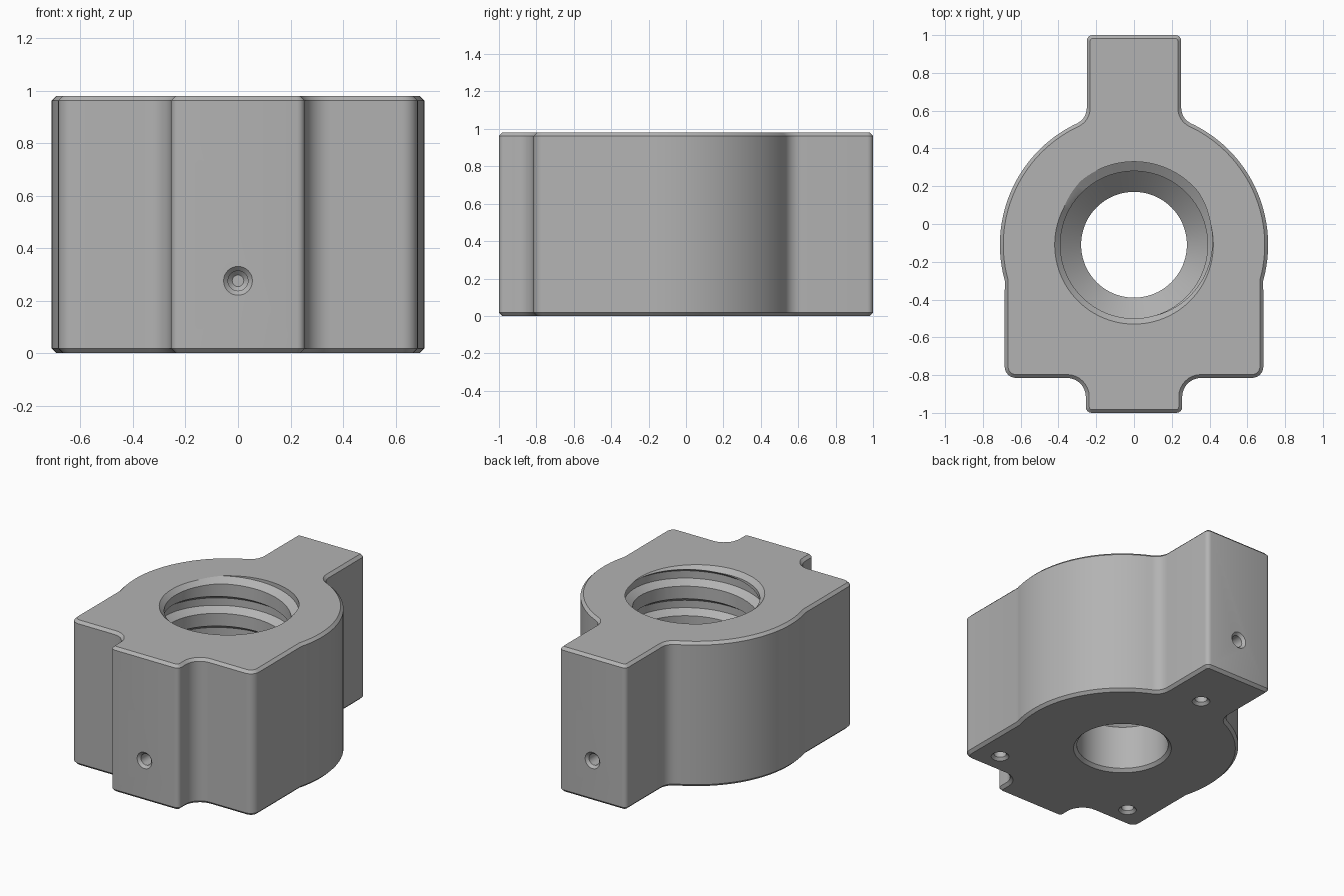
import bpy, bmesh, math
from mathutils import Matrix

cube = bpy.data.objects.get("Cube")
if cube:
    bpy.data.objects.remove(cube, do_unlink=True)

HEIGHT = 0.98
BORE_Y = -0.11

grey = bpy.data.materials.new("machined_grey")
grey.use_nodes = True
COLOUR = (0.45, 0.45, 0.45, 1)
grey.diffuse_color = COLOUR
grey.node_tree.nodes["Principled BSDF"].inputs["Base Color"].default_value = COLOUR


def make_object(name, bm):
    bmesh.ops.recalc_face_normals(bm, faces=bm.faces[:])
    mesh = bpy.data.meshes.new(name)
    bm.to_mesh(mesh)
    bm.free()
    mesh.materials.append(grey)
    obj = bpy.data.objects.new(name, mesh)
    bpy.context.collection.objects.link(obj)
    return obj


def arc(cx, cy, r, start, end, steps):
    angles = [math.radians(start + (end - start) * i / steps) for i in range(steps + 1)]
    return [(cx + r * math.cos(a), cy + r * math.sin(a)) for a in angles]


def lathe(name, profile, matrix, steps=32):
    """Closed turned solid; the profile gives radius and height."""
    bm = bmesh.new()
    rings = []
    for r, z in profile:
        ring = [bm.verts.new((x, y, z)) for x, y in arc(0, 0, r, 0, 360, steps)[:-1]]
        rings.append(ring)
    for low, high in zip(rings, rings[1:]):
        for i in range(steps):
            j = (i + 1) % steps
            bm.faces.new((low[i], low[j], high[j], high[i]))
    bm.faces.new(rings[0])
    bm.faces.new(rings[-1])
    bm.transform(matrix)
    return make_object(name, bm)


# Body outline: right half, then mirrored
half = arc(0.22, 0.97, 0.03, 90, 0, 4)
half += arc(0.34, 0.614, 0.09, 180, 244.8, 8)
half += arc(0, BORE_Y, 0.71, 64.8, -15.5, 40)[1:]
half += arc(0.625, -0.755, 0.06, 0, -90, 6)
half += arc(0.355, -0.915, 0.10, 90, 180, 8)
half += arc(0.225, -0.97, 0.03, 0, -90, 4)
outline = half + [(-x, y) for x, y in reversed(half)]

# Body: extruded outline with chamfered rims
bm = bmesh.new()
base = bm.faces.new([bm.verts.new((x, y, 0)) for x, y in outline])
grown = bmesh.ops.extrude_face_region(bm, geom=[base], use_keep_orig=True)
for v in grown["geom"]:
    if isinstance(v, bmesh.types.BMVert):
        v.co.z = HEIGHT
bmesh.ops.recalc_face_normals(bm, faces=bm.faces[:])
rims = [e for e in bm.edges if abs(e.verts[0].co.z - e.verts[1].co.z) < 0.01]
bmesh.ops.bevel(bm, geom=rims, offset=0.018, segments=1, affect='EDGES', clamp_overlap=False)
body = make_object("threaded_block", bm)

# Main bore: wide upper part, conical step, narrow lower part
cutters = [lathe("bore_cutter",
                 [(0.40, -0.1), (0.28, 0.02), (0.28, 0.31), (0.39, 0.42),
                  (0.39, 0.95), (0.54, 1.10)],
                 Matrix.Translation((0, BORE_Y, 0)), 96)]


# Helical thread groove
def thread_cutter(steps=96, turns=4, pitch=0.2, start=0.43):
    section = [(0, 0.38), (0.2, 0.38), (0.39, 0.44), (0.64, 0.44), (0.84, 0.38)]
    count = len(section)
    bm = bmesh.new()
    made = {}

    def vert(i, j):
        key = (i + steps * (j // count), j % count)
        if key not in made:
            rise, r = section[key[1]]
            a = math.tau * key[0] / steps
            z = start + pitch * (key[0] / steps + rise)
            made[key] = bm.verts.new((r * math.cos(a), BORE_Y + r * math.sin(a), z))
        return made[key]

    for i in range(steps * turns):
        for j in range(count):
            bm.faces.new((vert(i, j), vert(i + 1, j), vert(i + 1, j + 1), vert(i, j + 1)))
    middle = start + pitch * (turns + 1) / 2
    low = bm.verts.new((0, BORE_Y, start + pitch / 2))
    high = bm.verts.new((0, BORE_Y, start + pitch * (turns + 0.5)))
    for e in [e for e in bm.edges if e.is_boundary]:
        a, b = e.verts
        bm.faces.new((a, b, low if a.co.z < middle else high))
    return make_object("thread_cutter", bm)


cutters.append(thread_cutter())

# Countersunk blind screw holes: two in the ends, three underneath
hole = [(0.075, -0.02), (0.038, 0.017), (0.038, 0.18), (0.022, 0.196)]
end_turn = Matrix.Rotation(math.radians(90), 4, 'X')
for name, y, turn in (("front_hole_cutter", -1, end_turn.inverted()),
                      ("back_hole_cutter", 1, end_turn)):
    cutters.append(lathe(name, hole, Matrix.Translation((0, y, 0.275)) @ turn))
for x, y in ((0.51, -0.67), (-0.51, -0.67), (0, 0.64)):
    cutters.append(lathe("base_hole_cutter", hole, Matrix.Translation((x, y, 0))))

# Cut everything out of the body
bpy.ops.object.select_all(action='DESELECT')
bpy.context.view_layer.objects.active = body
body.select_set(True)
for cutter in cutters:
    cutter.hide_render = True
    mod = body.modifiers.new(cutter.name, 'BOOLEAN')
    mod.operation = 'DIFFERENCE'
    mod.solver = 'EXACT'
    mod.object = cutter
    bpy.ops.object.modifier_apply(modifier=mod.name)
for cutter in cutters:
    bpy.data.objects.remove(cutter, do_unlink=True)

bpy.ops.object.shade_smooth_by_angle(angle=math.radians(28))
